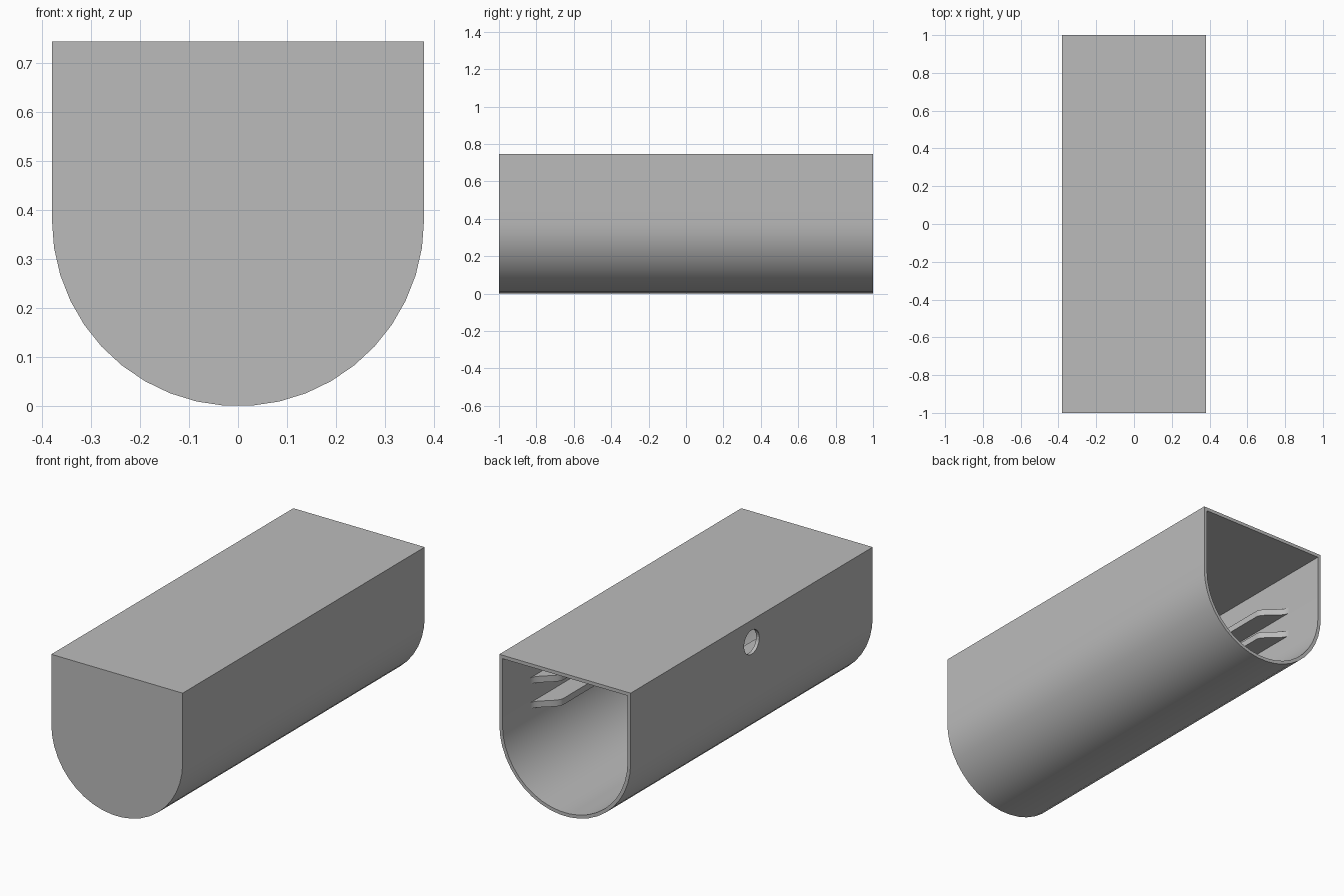
import bpy, bmesh, math
from mathutils import Matrix

if "Cube" in bpy.data.objects:
    bpy.data.objects.remove(bpy.data.objects["Cube"], do_unlink=True)

HALF_W, HEIGHT, WALL = 0.38, 0.745, 0.018
SEGMENTS = 21

grey = bpy.data.materials.new("light grey")
grey.use_nodes = True
grey.diffuse_color = (0.5, 0.5, 0.5, 1)
grey.node_tree.nodes["Principled BSDF"].inputs["Base Color"].default_value = (0.5, 0.5, 0.5, 1)


def make_object(name, bm):
    bmesh.ops.recalc_face_normals(bm, faces=bm.faces)
    mesh = bpy.data.meshes.new(name)
    bm.to_mesh(mesh)
    bm.free()
    mesh.materials.append(grey)
    obj = bpy.data.objects.new(name, mesh)
    bpy.context.collection.objects.link(obj)
    return obj


def smooth(obj):
    bpy.ops.object.select_all(action="DESELECT")
    obj.select_set(True)
    bpy.context.view_layer.objects.active = obj
    bpy.ops.object.shade_smooth_by_angle(angle=math.radians(30))


def trough_ring(bm, y, inset):
    """Flat-topped U cross-section at depth y."""
    r = HALF_W - inset
    pts = [(r, HEIGHT - inset)]
    for i in range(SEGMENTS + 1):
        a = math.pi * i / SEGMENTS
        pts.append((r * math.cos(a), HALF_W - r * math.sin(a)))
    pts.append((-r, HEIGHT - inset))
    return [bm.verts.new((x, y, z)) for x, z in pts]


def bridge(bm, a, b):
    for i in range(len(a)):
        j = (i + 1) % len(a)
        bm.faces.new((a[i], a[j], b[j], b[i]))


# Hollow housing: closed front, open back
bm = bmesh.new()
rings = [trough_ring(bm, -1, 0), trough_ring(bm, 1, 0),
         trough_ring(bm, 1, WALL), trough_ring(bm, -1 + WALL, WALL)]
for first, second in zip(rings, rings[1:]):
    bridge(bm, first, second)
bm.faces.new(rings[0])
bm.faces.new(rings[-1])
housing = make_object("housing", bm)

# Round cable hole in the right wall
bm = bmesh.new()
bmesh.ops.create_cone(bm, cap_ends=True, segments=32, radius1=0.063, radius2=0.063, depth=0.1,
                      matrix=Matrix.Translation((-HALF_W, 0, 0.63)) @ Matrix.Rotation(math.pi / 2, 4, "Y"))
cutter = make_object("hole_cutter", bm)
cutter.hide_render = True
cut = housing.modifiers.new("cable_hole", "BOOLEAN")
cut.operation, cut.object = "DIFFERENCE", cutter
smooth(housing)
bpy.ops.object.modifier_apply(modifier=cut.name)
bpy.data.objects.remove(cutter, do_unlink=True)


# Inner guide rails with S-curved lead-in ends
def guide_rail(name, side, z, thickness=0.033, reach=0.1, steps=12):
    wall_x = HALF_W - WALL / 2
    inner_x = HALF_W - WALL - reach
    outline = [(wall_x, -1 + WALL / 2), (inner_x, -1 + WALL / 2)]
    for i in range(steps + 1):
        t = i / steps
        ease = t * t * (3 - 2 * t)
        outline.append((inner_x + reach * ease, 0.64 + 0.13 * t))
    outline.append((wall_x, 0.77))
    bm = bmesh.new()
    base = bm.faces.new([bm.verts.new((side * x, y, z)) for x, y in outline])
    top = bmesh.ops.extrude_face_region(bm, geom=[base])["geom"]
    bmesh.ops.translate(bm, vec=(0, 0, thickness),
                        verts=[g for g in top if isinstance(g, bmesh.types.BMVert)])
    smooth(make_object(name, bm))


for side, label in ((1, "left"), (-1, "right")):
    guide_rail(label + "_upper_rail", side, 0.505)
    guide_rail(label + "_lower_rail", side, 0.375)
